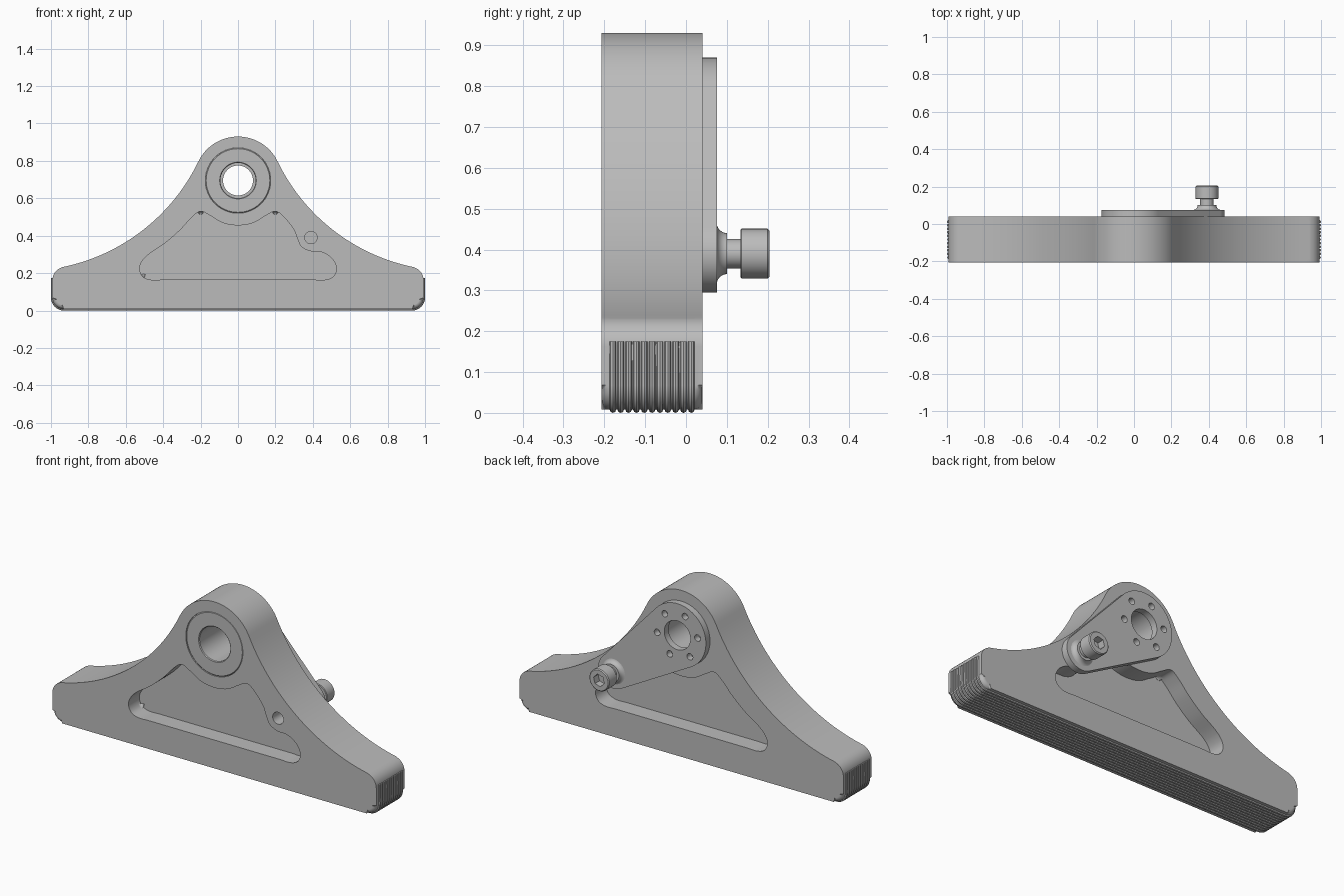
import bpy, bmesh, math
from mathutils import Vector

cube = bpy.data.objects.get("Cube")
if cube:
    bpy.data.objects.remove(cube, do_unlink=True)

mat = bpy.data.materials.new("machined grey")
mat.use_nodes = True
GREY = (0.5, 0.5, 0.5, 1)
mat.diffuse_color = GREY
bsdf = next(n for n in mat.node_tree.nodes if n.type == 'BSDF_PRINCIPLED')
bsdf.inputs["Base Color"].default_value = GREY
bsdf.inputs["Roughness"].default_value = 0.5

FRONT, BACK = -0.207, 0.04
HUB, HUB_R = (0, 0.695), 0.235
PIN = (0.39, 0.39)


def arc(c, r, a0, a1, n):
    """Points on an arc, angles in degrees."""
    return [(c[0] + r * math.cos(math.radians(a0 + (a1 - a0) * i / n)),
             c[1] + r * math.sin(math.radians(a0 + (a1 - a0) * i / n))) for i in range(n + 1)]


def circle(c, r, n=48, a0=0):
    return arc(c, r, a0, a0 + 360, n)[:-1]


def smooth_loop(pts, n=6):
    """Closed smooth curve through the points."""
    p = [Vector(q) for q in pts]
    k, out = len(p), []
    tan = [(p[(i + 1) % k] - p[i - 1]).normalized() for i in range(k)]
    for i in range(k):
        a, b = p[i], p[(i + 1) % k]
        d = (b - a).length
        for j in range(n):
            t = j / n
            out.append(a * (2*t**3 - 3*t*t + 1) + b * (3*t*t - 2*t**3)
                       + tan[i] * d * (t**3 - 2*t*t + t) + tan[(i + 1) % k] * d * (t**3 - t*t))
    return out


def finish(name, bm):
    bmesh.ops.recalc_face_normals(bm, faces=bm.faces)
    me = bpy.data.meshes.new(name)
    bm.to_mesh(me)
    bm.free()
    me.materials.append(mat)
    ob = bpy.data.objects.new(name, me)
    bpy.context.collection.objects.link(ob)
    return ob


def activate(ob):
    bpy.ops.object.select_all(action='DESELECT')
    ob.select_set(True)
    bpy.context.view_layer.objects.active = ob


def prism(name, loops, y0, y1, bevel=0, bevel_ends=()):
    """Extrude outlines in the xz plane from y0 to y1, rounding the chosen ends."""
    bm = bmesh.new()
    for pts in loops:
        a = [bm.verts.new((p[0], y0, p[1])) for p in pts]
        b = [bm.verts.new((p[0], y1, p[1])) for p in pts]
        bm.faces.new(a)
        bm.faces.new(b[::-1])
        for i in range(len(a)):
            j = (i + 1) % len(a)
            bm.faces.new((a[i], b[i], b[j], a[j]))
    if bevel:
        edges = [e for e in bm.edges
                 if any(all(abs(v.co.y - y) < 1e-5 for v in e.verts) for y in bevel_ends)]
        bmesh.ops.bevel(bm, geom=edges, offset=bevel, segments=5, profile=0.5, affect='EDGES')
    return finish(name, bm)


def lathe(name, c, profile, n=64):
    """Spin a closed (radius, y) profile about a y axis through c."""
    bm = bmesh.new()
    rings = []
    for i in range(n):
        ca, sa = math.cos(2 * math.pi * i / n), math.sin(2 * math.pi * i / n)
        rings.append([bm.verts.new((c[0] + r * ca, y, c[1] + r * sa)) for r, y in profile])
    for i in range(n):
        a, b = rings[i], rings[(i + 1) % n]
        for j in range(len(profile)):
            k = (j + 1) % len(profile)
            bm.faces.new((a[j], a[k], b[k], b[j]))
    bmesh.ops.remove_doubles(bm, verts=bm.verts, dist=1e-5)
    return finish(name, bm)


def cut(ob, *cutters):
    for c in cutters:
        m = ob.modifiers.new("cut", 'BOOLEAN')
        m.operation, m.solver, m.object = 'DIFFERENCE', 'EXACT', c
        activate(ob)
        bpy.ops.object.modifier_apply(modifier=m.name)
        bpy.data.objects.remove(c, do_unlink=True)


def shade(ob):
    activate(ob)
    bpy.ops.object.shade_smooth_by_angle(angle=math.radians(32))
    ob.modifiers.new("weighted normals", 'WEIGHTED_NORMAL').keep_sharp = True


# Body outline: hub arc, sweeping flank, rounded foot corners, mirrored
FLANK_R, T = 1.038, 25.8
fc = arc(HUB, HUB_R + FLANK_R, T, T, 1)[0]
half = arc(HUB, HUB_R, 90, T, 16)
half += arc(fc, FLANK_R, 180 + T, 258.4, 28)[1:]
half += arc((0.922, 0.163), 0.07, 78.4, 0, 8)[1:]
half += arc((0.932, 0.068), 0.06, 0, -90, 8)
outline = half + [(-x, z) for x, z in half[:0:-1]]
body = prism("body", [outline], FRONT, BACK, 0.022, (FRONT, BACK))

# Pockets on both faces, with a thin web left between them
pocket = smooth_loop([
    (-0.47, 0.165), (-0.40, 0.165), (0.40, 0.165), (0.47, 0.165), (0.512, 0.185), (0.526, 0.23),
    (0.50, 0.28), (0.445, 0.313), (0.39, 0.317), (0.34, 0.34), (0.317, 0.385), (0.30, 0.43),
    (0.245, 0.50), (0.20, 0.53), (0.15, 0.508), (0.08, 0.468), (0, 0.455), (-0.08, 0.468),
    (-0.15, 0.508), (-0.20, 0.53), (-0.245, 0.50), (-0.31, 0.43), (-0.39, 0.36), (-0.49, 0.29),
    (-0.525, 0.235), (-0.512, 0.185)])
DEPTH = 0.095
cut(body,
    prism("front_pocket_cutter", [pocket], FRONT - 0.1, FRONT + DEPTH, 0.018, (FRONT + DEPTH,)),
    prism("back_pocket_cutter", [pocket], BACK - DEPTH, BACK + 0.1, 0.018, (BACK - DEPTH,)),
    prism("bore_cutter", [circle(HUB, 0.175, 64)], -0.4, 0.3),
    prism("pin_hole_cutter", [circle(PIN, 0.033, 32)], -0.4, -0.02))
shade(body)

# Bearing ring set in the hub
shade(lathe("bearing", HUB, [(0.098, FRONT + 0.002), (0.17, FRONT + 0.002), (0.1745, FRONT + 0.006),
                             (0.1745, BACK), (0.094, BACK), (0.094, FRONT + 0.006)]))

# Lever arm on the back: two round ends joined by tangents
dx, dz = PIN[0] - HUB[0], PIN[1] - HUB[1]
aim = math.degrees(math.atan2(dz, dx))
spread = math.degrees(math.acos((0.175 - 0.095) / math.hypot(dx, dz)))
arm_pts = arc(HUB, 0.175, aim + spread, aim + 360 - spread, 48)
arm_pts += arc(PIN, 0.095, aim - spread, aim + spread, 28)
arm = prism("lever_arm", [arm_pts], BACK - 0.001, 0.076, 0.003, (0.076,))
screw_holes = [circle(arc(HUB, 0.125, a, a, 1)[0], 0.018, 20)
               for a in [aim + 30 + 60 * i for i in range(6)]]
cut(arm, prism("arm_hole_cutter", [circle(HUB, 0.08)] + screw_holes, -0.1, 0.2))
shade(arm)

# Flared collar with the socket screw standing in it
flare = [(0.076 - 0.026 * math.sin(math.radians(a)), 0.101 - 0.026 * math.cos(math.radians(a)))
         for a in range(0, 91, 15)]
shade(lathe("pin_collar", PIN, [(0, 0.07), (0.076, 0.07)] + flare + [(0, 0.101)]))
shade(lathe("screw_shank", PIN, [(0, 0.095), (0.036, 0.095), (0.036, 0.14), (0, 0.14)], 40))
head = lathe("screw_head", PIN, [(0, 0.133), (0.058, 0.133), (0.061, 0.136), (0.061, 0.2),
                                 (0.056, 0.205), (0, 0.205)], 48)
cut(head, prism("socket_cutter", [circle(PIN, 0.034, 6, 15)], 0.165, 0.3))
shade(head)

# Grip ribs running down one end, under the foot and up the other end
rib_half = [(0.991, 0.175)] + arc((0.932, 0.068), 0.06, 0, -90, 8)
path = rib_half + [(-x, z) for x, z in rib_half[::-1]]
cu = bpy.data.curves.new("grip_ribs", 'CURVE')
cu.dimensions = '3D'
cu.bevel_depth, cu.bevel_resolution, cu.use_fill_caps = 0.008, 2, True
for i in range(11):
    sp = cu.splines.new('POLY')
    sp.points.add(len(path) - 1)
    for pt, (x, z) in zip(sp.points, path):
        pt.co = (x, -0.179 + 0.0192 * i, z, 1)
cu.materials.append(mat)
ribs = bpy.data.objects.new("grip_ribs", cu)
bpy.context.collection.objects.link(ribs)
activate(ribs)
bpy.ops.object.convert(target='MESH')
shade(bpy.context.view_layer.objects.active)
